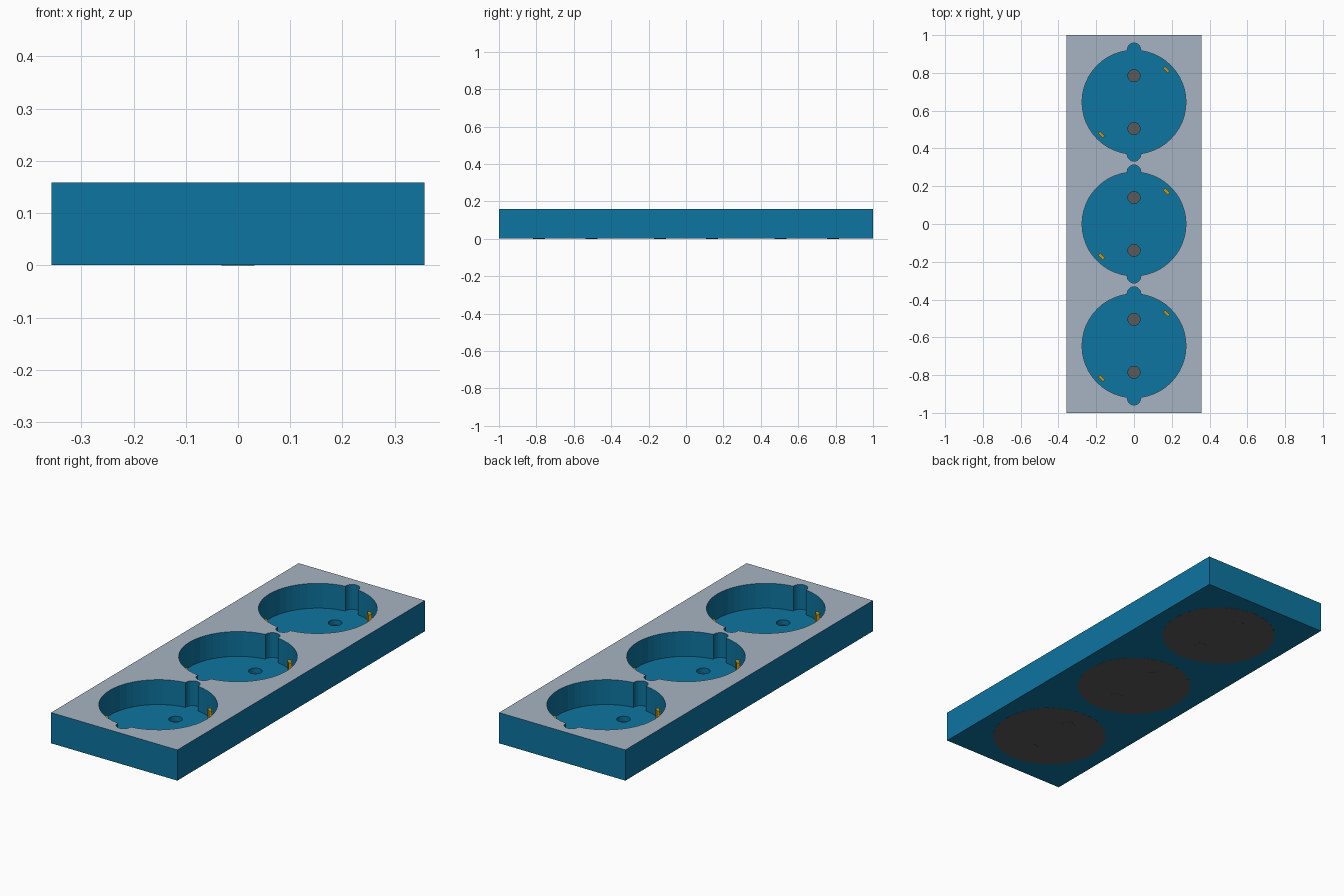
import bpy, bmesh, math
from mathutils import Matrix

if "Cube" in bpy.data.objects:
    bpy.data.objects.remove(bpy.data.objects["Cube"])

W, L, H = 0.714, 2.0, 0.158       # body size
FLOOR = 0.031                     # pocket floor height
CENTRES = (-0.645, 0.0, 0.645)    # socket positions along y
R = 0.275                         # pocket radius


def material(name, rgb):
    m = bpy.data.materials.new(name)
    m.diffuse_color = (*rgb, 1)
    m.use_nodes = True
    m.node_tree.nodes["Principled BSDF"].inputs["Base Color"].default_value = m.diffuse_color
    return m


BLUE = material("blue_plastic", (0.004, 0.178, 0.352))
GREY = material("light_grey_top", (0.381, 0.456, 0.539))
DARK = material("dark_grey", (0.102, 0.102, 0.102))
BRASS = material("brass", (0.58, 0.31, 0.006))


def add(name, bm, mat):
    me = bpy.data.meshes.new(name)
    bm.to_mesh(me)
    bm.free()
    me.materials.append(mat)
    ob = bpy.data.objects.new(name, me)
    bpy.context.collection.objects.link(ob)
    return ob


def box(name, size, loc, mat, turn=0.0):
    bm = bmesh.new()
    m = Matrix.Translation(loc) @ Matrix.Rotation(turn, 4, 'Z') @ Matrix.Diagonal((*size, 1))
    bmesh.ops.create_cube(bm, size=1, matrix=m)
    return add(name, bm, mat)


def cylinder(name, r, x, y, z0, z1, mat, sides):
    bm = bmesh.new()
    bmesh.ops.create_cone(bm, cap_ends=True, segments=sides, radius1=r, radius2=r,
                          depth=z1 - z0, matrix=Matrix.Translation((x, y, (z0 + z1) / 2)))
    return add(name, bm, mat)


# Body block, hollowed by round pockets, key grooves and pin holes
body = box("body", (W, L, H - 0.001), (0, 0, (H + 0.001) / 2), BLUE)
cutters = []
for cy in CENTRES:
    cutters.append(cylinder("pocket_cutter", R, 0, cy, FLOOR, H + 0.1, BLUE, 48))
    for s in (-1, 1):
        cutters.append(cylinder("groove_cutter", 0.036, 0, cy + s * 0.277, FLOOR, H + 0.1, BLUE, 20))
        cutters.append(cylinder("pin_hole_cutter", 0.032, 0, cy + s * 0.14, -0.1, FLOOR + 0.05, BLUE, 20))
for c in cutters:
    c.hide_render = True
    mod = body.modifiers.new("cut", 'BOOLEAN')
    mod.operation, mod.solver, mod.object = 'DIFFERENCE', 'EXACT', c

# Bake the cuts and drop the cutters
bpy.context.view_layer.update()
deps = bpy.context.evaluated_depsgraph_get()
mesh = bpy.data.meshes.new_from_object(body.evaluated_get(deps))
body.modifiers.clear()
body.data = mesh
for c in cutters:
    bpy.data.objects.remove(c)

# Light grey on the top face only
mesh.materials.clear()
mesh.materials.append(BLUE)
mesh.materials.append(GREY)
for p in mesh.polygons:
    p.material_index = 1 if p.normal.z > 0.9 and p.center.z > H - 0.005 else 0

for i, cy in enumerate(CENTRES, 1):
    # Dark backing disc under each socket
    cylinder(f"backing_disc_{i}", R, 0, cy, 0.0006, 0.004, DARK, 48)
    for s, side in ((-1, "front"), (1, "back")):
        # Closed ends of the pin holes
        cylinder(f"pin_hole_end_{i}_{side}", 0.032, 0, cy + s * 0.14, 0, 0.0045, DARK, 20)
        # Earth contact clips, set tangent to the pocket wall
        box(f"earth_clip_{i}_{side}", (0.036, 0.016, 0.084),
            (s * 0.172, cy + s * 0.172, FLOOR + 0.041), BRASS, -math.pi / 4)
